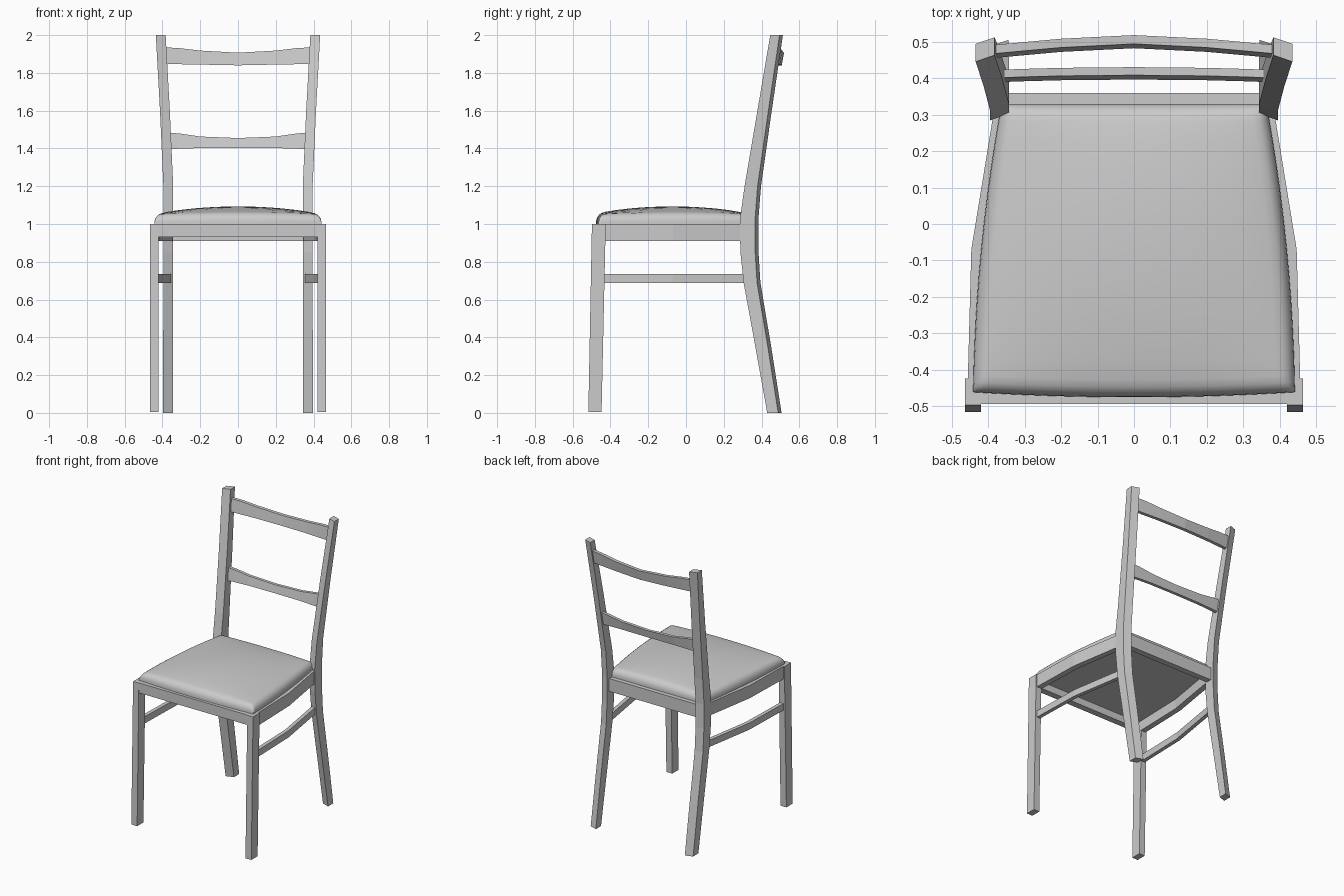
import bpy, bmesh, math

if "Cube" in bpy.data.objects:
    bpy.data.objects.remove(bpy.data.objects["Cube"])


def finish(name, bm, mirror=False):
    bmesh.ops.recalc_face_normals(bm, faces=bm.faces)
    mesh = bpy.data.meshes.new(name)
    bm.to_mesh(mesh)
    bm.free()
    ob = bpy.data.objects.new(name, mesh)
    bpy.context.collection.objects.link(ob)
    if mirror:
        ob.modifiers.new("Mirror", 'MIRROR')
    return ob


def loft(name, sections, mirror=False):
    """Skin a row of four-cornered sections and cap both ends."""
    bm = bmesh.new()
    rings = [[bm.verts.new(p) for p in s] for s in sections]
    for a, b in zip(rings, rings[1:]):
        for i in range(4):
            j = (i + 1) % 4
            bm.faces.new((a[i], a[j], b[j], b[i]))
    bm.faces.new(rings[0])
    bm.faces.new(rings[-1])
    return finish(name, bm, mirror)


def box(name, x0, x1, y0, y1, z0, z1):
    return loft(name, [[(x, y0, z0), (x, y1, z0), (x, y1, z1), (x, y0, z1)]
                       for x in (x0, x1)])


# Front legs, raked slightly forward
loft("front_leg", [[(0.42, y0, z), (0.465, y0, z), (0.465, y1, z), (0.42, y1, z)]
                   for z, y0, y1 in ((0.005, -0.517, -0.447), (1.0, -0.498, -0.425))], True)

# Back legs continuing as back posts: z, outer x, front y, rear y
post = [(0, 0.397, 0.43, 0.488), (0.35, 0.396, 0.367, 0.433), (0.69, 0.395, 0.305, 0.376),
        (0.85, 0.395, 0.288, 0.366), (1.02, 0.395, 0.285, 0.365), (1.2, 0.395, 0.31, 0.379),
        (1.6, 0.413, 0.378, 0.436), (2.0, 0.435, 0.446, 0.495)]
loft("back_post", [[(x, f, z), (x - 0.052, f + 0.018, z), (x - 0.052, r + 0.018, z), (x, r, z)]
                   for z, x, f, r in post], True)


# Side rails and stretchers share the same bent plan
def side_bar(name, width, inset, z0, z1):
    plan = [(0.457, -0.44), (0.447, -0.07), (0.385, 0.31)]
    loft(name, [[(x - inset, y, z0), (x - inset, y, z1),
                 (x - inset - width, y, z1), (x - inset - width, y, z0)]
                for x, y in plan], True)


side_bar("side_rail", 0.04, 0.0, 0.91, 1.0)
side_bar("side_stretcher", 0.027, 0.004, 0.688, 0.735)

# Front and back seat rails
box("front_rail", -0.43, 0.43, -0.495, -0.45, 0.93, 1.0)
box("back_rail", -0.36, 0.36, 0.318, 0.36, 0.91, 1.0)


# Curved back slats: half sections give x, rear top y, bottom z, top z
def slat(name, half, thick, lean):
    full = [(-x, y, a, b) for x, y, a, b in reversed(half[1:])] + half
    loft(name, [[(x, y - thick, b), (x, y, b), (x, y - lean, a), (x, y - thick - lean, a)]
                for x, y, a, b in full])


slat("upper_slat", [(0, 0.519, 1.84, 1.907), (0.2, 0.509, 1.844, 1.918),
                    (0.31, 0.499, 1.846, 1.931), (0.385, 0.492, 1.848, 1.935)], 0.024, 0.012)
slat("lower_slat", [(0, 0.431, 1.402, 1.455), (0.2, 0.429, 1.402, 1.463),
                    (0.31, 0.426, 1.399, 1.479), (0.36, 0.424, 1.396, 1.483)], 0.022, 0.012)


# Domed seat cushion with a rolled edge
def half_width(y):
    t = (y + 0.46) / 0.79
    return 0.442 - 0.012 * t - 0.066 * t * t


def roll(d, radius=0.04):
    k = max(0.0, 1 - d / radius)
    return 1 - math.sqrt(max(0.0, 1 - k * k))


edge = [0, 0.003, 0.01, 0.02, 0.035, 0.06, 0.13, 0.22, 0.31, 0.4, 0.5]
steps = edge + [1 - e for e in reversed(edge[:-1])]
bm = bmesh.new()
rows = []
for v in steps:
    row = []
    for u in steps:
        s = 2 * u - 1
        y0 = -0.462 - 0.014 * (1 - s * s)
        y = y0 + v * (0.33 - y0)
        w = half_width(y)
        dx, dy = (1 - abs(s)) * w, min(v, 1 - v) * 0.8
        drop = min(1.0, math.hypot(roll(dx), roll(dy)))
        dome = 0.041 * (1 - s * s) ** 0.8 * (4 * v * (1 - v)) ** 0.8
        row.append(bm.verts.new((s * w, y, 1.052 + dome - 0.04 * drop)))
    rows.append(row)
for a, b in zip(rows, rows[1:]):
    for i in range(len(a) - 1):
        bm.faces.new((a[i], a[i + 1], b[i + 1], b[i]))
rim = [e for e in bm.edges if e.is_boundary]
skirt = bmesh.ops.extrude_edge_only(bm, edges=rim)["geom"]
for p in skirt:
    if isinstance(p, bmesh.types.BMVert):
        p.co.z = 0.98
bmesh.ops.holes_fill(bm, edges=[e for e in skirt if isinstance(e, bmesh.types.BMEdge)], sides=0)
cushion = finish("seat_cushion", bm)
bpy.context.view_layer.objects.active = cushion
cushion.select_set(True)
bpy.ops.object.shade_smooth_by_angle(angle=math.radians(50))
